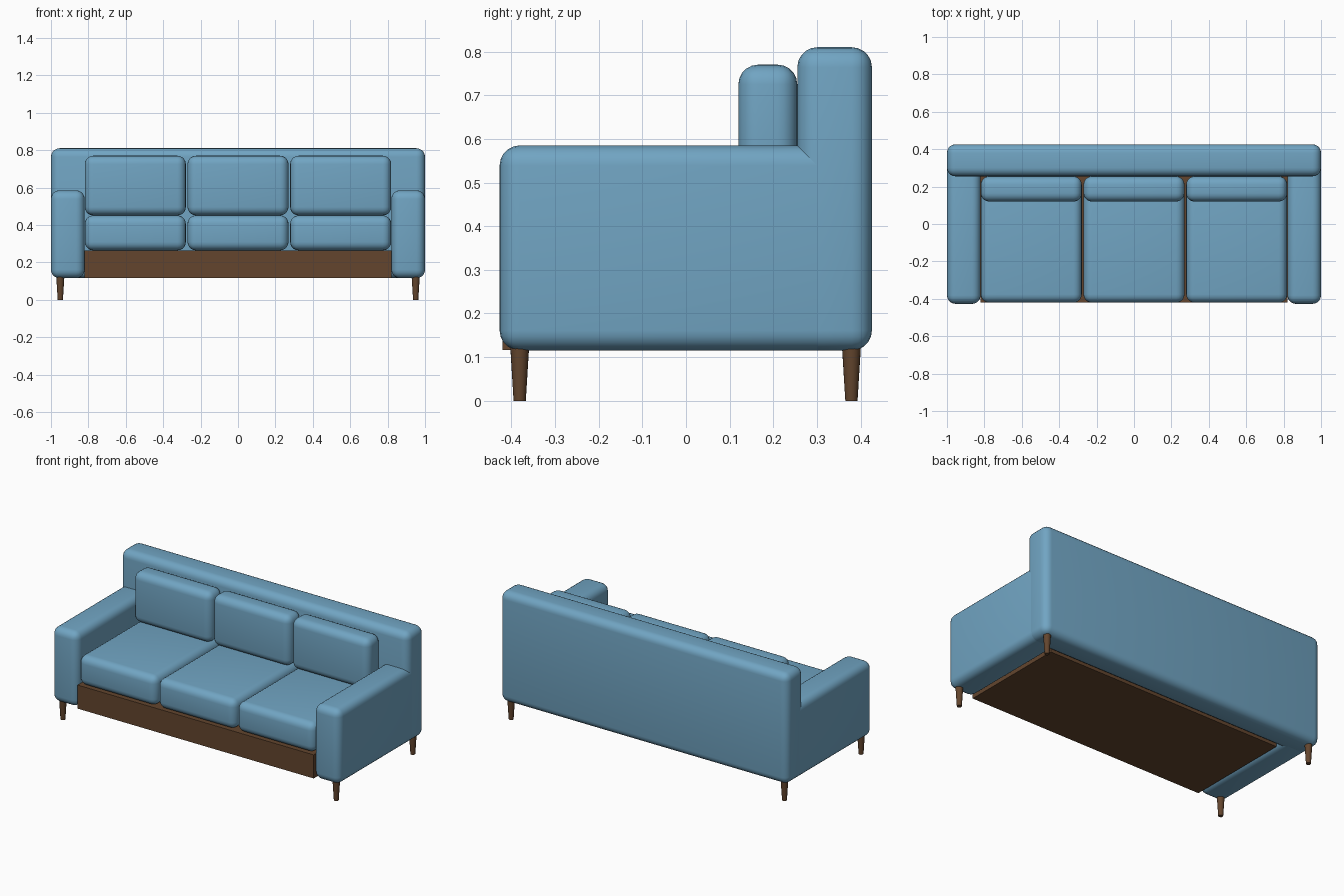
import bpy, bmesh, math
from mathutils import Matrix, Vector

cube = bpy.data.objects.get("Cube")
if cube:
    bpy.data.objects.remove(cube, do_unlink=True)


def material(name, rgb):
    m = bpy.data.materials.new(name)
    m.use_nodes = True
    m.diffuse_color = (*rgb, 1)
    m.node_tree.nodes["Principled BSDF"].inputs["Base Color"].default_value = (*rgb, 1)
    return m


FABRIC = material("blue fabric", (0.165, 0.375, 0.545))
WOOD = material("dark brown wood", (0.125, 0.06, 0.027))


def finish(bm, name, mat):
    mesh = bpy.data.meshes.new(name)
    bm.to_mesh(mesh)
    bm.free()
    mesh.materials.append(mat)
    obj = bpy.data.objects.new(name, mesh)
    bpy.context.collection.objects.link(obj)
    bpy.ops.object.select_all(action="DESELECT")
    obj.select_set(True)
    bpy.context.view_layer.objects.active = obj
    bpy.ops.object.shade_smooth_by_angle(angle=math.radians(35))
    return obj


def block(name, low, high, mat, radius=0.0):
    """Box between two corners, with optionally rounded edges."""
    low, high = Vector(low), Vector(high)
    bm = bmesh.new()
    bmesh.ops.create_cube(bm, size=1)
    bmesh.ops.scale(bm, vec=high - low, verts=bm.verts)
    bmesh.ops.translate(bm, vec=(low + high) / 2, verts=bm.verts)
    if radius:
        bmesh.ops.bevel(bm, geom=bm.edges[:], offset=radius, segments=5,
                        profile=0.5, affect="EDGES", clamp_overlap=True)
    return finish(bm, name, mat)


def leg(name, x, y):
    """Round leg, tapering towards the floor."""
    height = 0.13
    bm = bmesh.new()
    bmesh.ops.create_cone(bm, cap_ends=True, segments=20, radius1=0.014,
                          radius2=0.022, depth=height,
                          matrix=Matrix.Translation((x, y, height / 2)))
    return finish(bm, name, WOOD)


# Frame: backrest, wooden base
block("backrest", (-1, 0.255, 0.115), (1, 0.426, 0.81), FABRIC, 0.046)
block("base", (-0.82, -0.42, 0.116), (0.82, 0.257, 0.264), WOOD)

# Arms and legs on each side; the arms run into the backrest
for side, s in (("left", 1), ("right", -1)):
    x0, x1 = sorted((0.82 * s, 1.0 * s))
    block(f"{side}_arm", (x0, -0.427, 0.115), (x1, 0.36, 0.585), FABRIC, 0.046)
    leg(f"{side}_front_leg", 0.95 * s, -0.381)
    leg(f"{side}_back_leg", 0.95 * s, 0.379)

# Three seat cushions with three back cushions behind them
for label, x in (("right", -0.549), ("middle", 0), ("left", 0.549)):
    w = 0.27
    block(f"{label}_seat_cushion", (x - w, -0.421, 0.264), (x + w, 0.255, 0.451),
          FABRIC, 0.045)
    block(f"{label}_back_cushion", (x - w, 0.12, 0.451), (x + w, 0.255, 0.77),
          FABRIC, 0.045)
